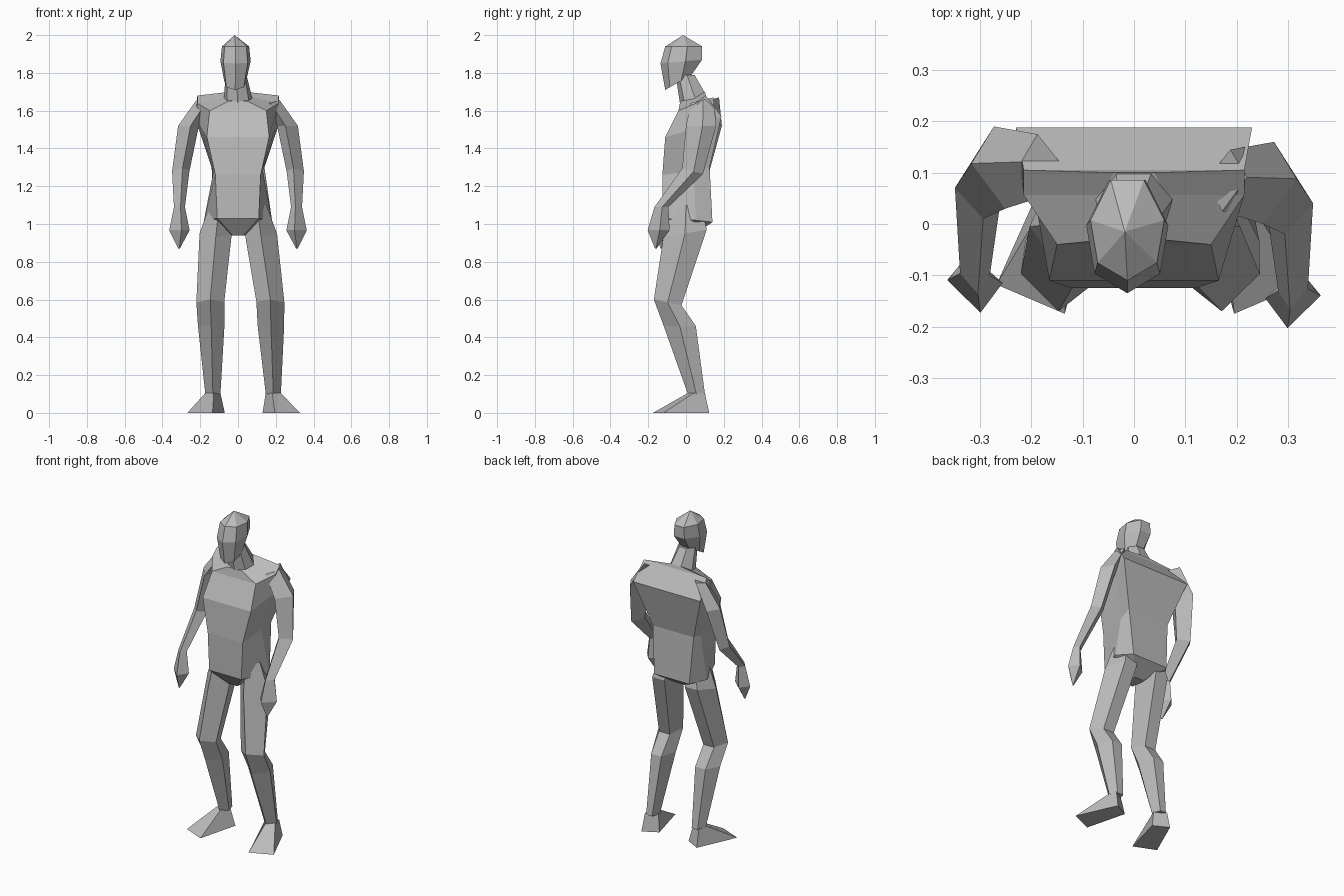
import bpy
import bmesh

default_cube = bpy.data.objects.get("Cube")
if default_cube:
    bpy.data.objects.remove(default_cube, do_unlink=True)

# One plain grey for the whole figure
grey = bpy.data.materials.new("plain_grey")
grey.use_nodes = True
grey.diffuse_color = (0.5, 0.5, 0.5, 1)
grey.node_tree.nodes["Principled BSDF"].inputs["Base Color"].default_value = (0.5, 0.5, 0.5, 1)


def loft(name, rings):
    """Skin a closed, flat-shaded body through rings with equal point counts."""
    bm = bmesh.new()
    loops = [[bm.verts.new(point) for point in ring] for ring in rings]
    count = len(loops[0])
    for lower, upper in zip(loops, loops[1:]):
        for i in range(count):
            j = (i + 1) % count
            bm.faces.new((lower[i], lower[j], upper[j], upper[i]))
    bm.faces.new(loops[0][::-1])
    bm.faces.new(loops[-1])
    bmesh.ops.remove_doubles(bm, verts=bm.verts, dist=0.0005)
    bmesh.ops.recalc_face_normals(bm, faces=bm.faces)
    mesh = bpy.data.meshes.new(name)
    bm.to_mesh(mesh)
    bm.free()
    mesh.materials.append(grey)
    part = bpy.data.objects.new(name, mesh)
    bpy.context.collection.objects.link(part)
    return part


def section(outline, x, y, z, width, depth, tilt=0.0):
    """Scale a unit outline about a centre; tilt raises the back of the ring."""
    return [(x + u * width, y + v * depth, z + v * tilt) for u, v in outline]


def torso_ring(front, side, back, y_front, y_back, z_front, z_back):
    """Six-point symmetric ring with its own front, side and back widths."""
    y_mid = (y_front + y_back * 2) / 3
    z_mid = (z_front + z_back) / 2
    half = [(front, y_front, z_front), (side, y_mid, z_mid), (back, y_back, z_back)]
    return half + [(-x, y, z) for x, y, z in reversed(half)]


def pose(rings, side, lean=0.0, swing=0.0):
    """Place a limb on one side, with a sideways lean of the lower body."""
    return [[(side * x + lean * max(0, 1 - z), y - side * swing, z)
             for x, y, z in ring] for ring in rings]


# Torso, from crotch to neck base
loft("torso", [
    torso_ring(.03, .04, .03, -.05, .04, .94, .94),
    torso_ring(.11, .18, .12, -.125, .14, 1.03, 1.01),
    torso_ring(.12, .13, .14, -.125, .125, 1.26, 1.3),
    torso_ring(.165, .2, .23, -.11, .188, 1.46, 1.57),
    torso_ring(.15, .215, .215, -.04, .105, 1.6, 1.68),
    torso_ring(.05, .06, .04, -.03, .1, 1.65, 1.7),
])

# Neck and head share a seven-sided outline with a ridge at the front
SKULL = [(0, -1), (.8, -.65), (1, .2), (.45, 1), (-.45, 1), (-1, .2), (-.8, -.65)]
loft("neck", [
    section(SKULL, 0, .035, 1.66, .075, .065, .035),
    section(SKULL, -.01, -.005, 1.79, .055, .05),
])
loft("head", [
    section(SKULL, -.015, -.04, 1.75, .058, .07, .04),
    section(SKULL, -.013, -.025, 1.86, .08, .11, .01),
    section(SKULL, -.013, -.012, 1.94, .072, .098),
    section(SKULL, -.018, -.015, 2, 0, 0),
])

# Limb outlines: arm is a diamond, leg has a shin ridge and a flat back
ARM = [(1, .1), (-.2, -1), (-1, 0), (.2, 1)]
LEG = [(0, -1), (1, 0), (.4, 1), (-.6, 1), (-1, -.2)]

arm = [
    section(ARM, .18, .1, 1.655, .04, .06, .015),
    section(ARM, .262, .095, 1.52, .055, .08),
    section(ARM, .303, .05, 1.28, .046, .055, -.015),
    section(ARM, .31, -.115, 1.09, .029, .037),
    section(ARM, .31, -.13, .967, .054, .058),
    section(ARM, .312, -.145, .87, .004, .004),
]
leg = [
    section(LEG, .1, 0, 1.1, .05, .08),
    section(LEG, .12, -.005, .95, .085, .115, .02),
    section(LEG, .159, -.097, .585, .074, .073, -.015),
    section(LEG, .158, -.033, .46, .07, .085),
    section(LEG, .16, .055, .1, .04, .045),
]

# Wedge foot, splayed outward from the ankle
ankle = [(.2, .04), (.155, .01), (.12, .06), (.185, .1)]
sole = [(.298, -.118), (.165, -.175), (.1, .075), (.19, .123)]
foot = [[(x, y, 0) for x, y in sole], [(x, y, .105) for x, y in ankle]]

for label, side in (("left", 1), ("right", -1)):
    loft(label + "_arm", pose(arm, side, swing=.015))
    loft(label + "_leg", pose(leg, side, lean=.03))
    loft(label + "_foot", pose(foot, side, lean=.03))
